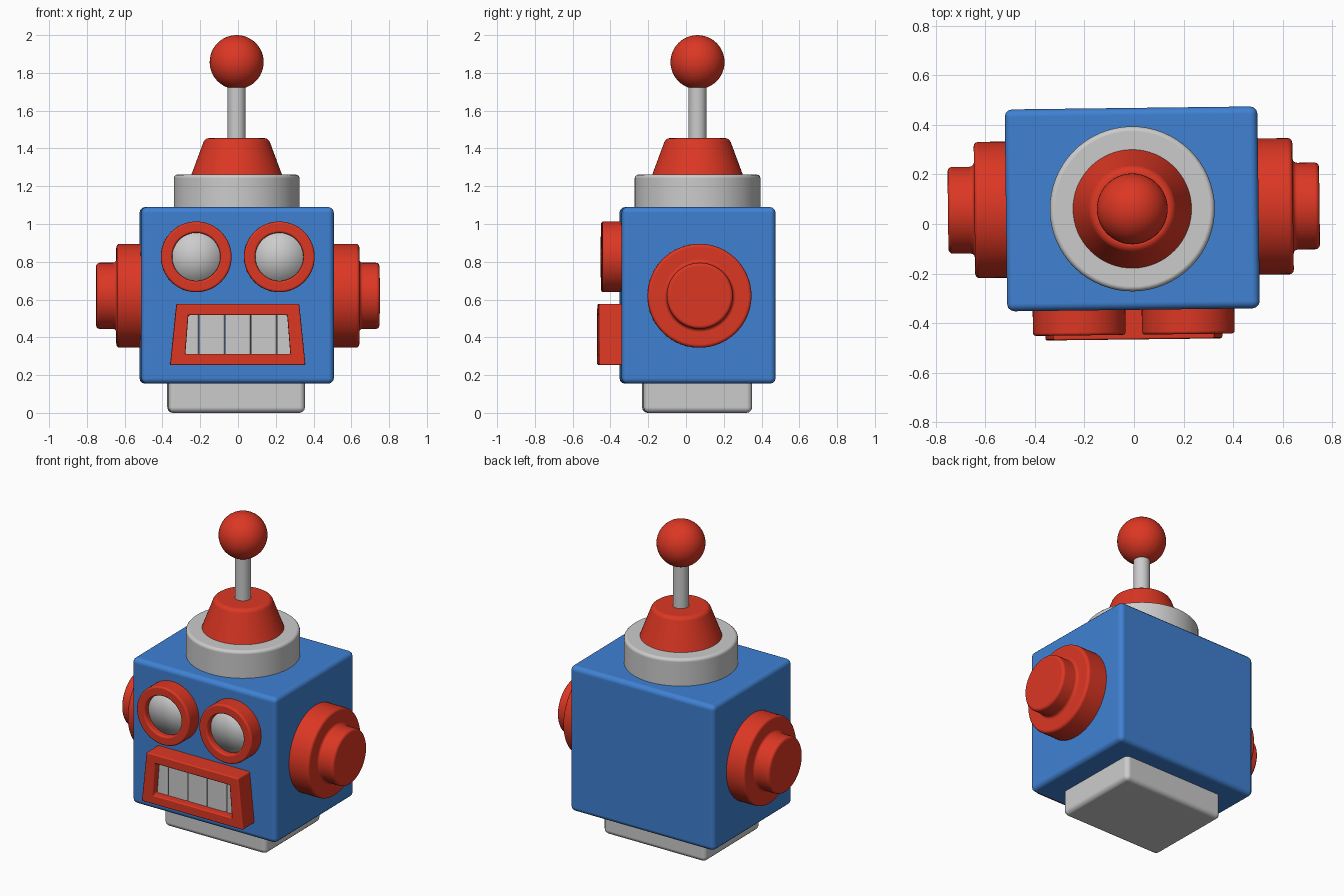
import bpy, bmesh
from math import radians
from mathutils import Matrix, Vector

if "Cube" in bpy.data.objects:
    bpy.data.objects.remove(bpy.data.objects["Cube"])

# The whole toy is turned very slightly and sits a little behind the origin
ROOT = Matrix.Translation((-0.007, 0.061, 0)) @ Matrix.Rotation(radians(0.7), 4, 'Z')


def paint(name, color):
    m = bpy.data.materials.new(name)
    m.diffuse_color = (*color, 1)
    m.use_nodes = True
    m.node_tree.nodes["Principled BSDF"].inputs["Base Color"].default_value = m.diffuse_color
    return m


RED = paint("red_paint", (0.72, 0.038, 0.017))
BLUE = paint("blue_paint", (0.05, 0.22, 0.65))


def finish(name, bm, local, mat=None, bevel=0.0):
    bmesh.ops.recalc_face_normals(bm, faces=bm.faces[:])
    for f in bm.faces:
        f.smooth = True
    me = bpy.data.meshes.new(name)
    bm.to_mesh(me)
    bm.free()
    ob = bpy.data.objects.new(name, me)
    bpy.context.collection.objects.link(ob)
    ob.matrix_world = ROOT @ local
    if mat:
        me.materials.append(mat)
    if bevel:
        b = ob.modifiers.new("rounded_edges", 'BEVEL')
        b.width, b.segments = bevel, 3
        b.limit_method, b.angle_limit = 'ANGLE', radians(35)
        b.harden_normals = True
    return ob


def box(name, center, size, bevel, mat=None):
    bm = bmesh.new()
    bmesh.ops.create_cube(bm, size=1)
    bmesh.ops.scale(bm, vec=size, verts=bm.verts[:])
    return finish(name, bm, Matrix.Translation(center), mat, bevel)


def lathe(name, profile, local, mat=None, bevel=0.0, steps=64):
    """Spin (radius, height) points around local z."""
    bm = bmesh.new()
    vs = [bm.verts.new((r, 0, h)) for r, h in profile]
    edges = [bm.edges.new(p) for p in zip(vs, vs[1:])]
    if profile[0][0] > 0:
        edges.append(bm.edges.new((vs[-1], vs[0])))
    bmesh.ops.spin(bm, geom=vs + edges, axis=(0, 0, 1), cent=(0, 0, 0),
                   angle=radians(360), steps=steps)
    bmesh.ops.remove_doubles(bm, verts=bm.verts[:], dist=1e-4)
    return finish(name, bm, local, mat, bevel)


# Head and neck
box("head", (0, 0, 0.622), (1.02, 0.815, 0.935), 0.03, BLUE)
box("neck", (-0.003, -0.002, 0.1), (0.723, 0.575, 0.2), 0.03)

# Crown: collar, cone, rod and ball
up = Matrix.Identity(4)
lathe("collar", [(0, 1.05), (0.333, 1.05), (0.333, 1.262), (0, 1.262)], up, None, 0.02)
lathe("cone", [(0, 1.22), (0.255, 1.22), (0.168, 1.455), (0, 1.455)], up, RED, 0.022)
lathe("antenna_rod", [(0, 1.43), (0.048, 1.43), (0.048, 1.76), (0, 1.76)], up, None, 0.004, 32)
bm = bmesh.new()
bmesh.ops.create_uvsphere(bm, u_segments=48, v_segments=24, radius=0.143)
finish("antenna_ball", bm, Matrix.Translation((0, 0, 1.857)), RED)

# Ears and eyes on both sides
FRONT = Matrix.Rotation(radians(90), 4, 'X')
for s, side in ((-1, "left"), (1, "right")):
    ear_at = Matrix.Translation((0.006, 0.003, 0.62)) @ Matrix.Rotation(radians(90 * s), 4, 'Y')
    lathe(side + "_ear", [(0, 0.48), (0.275, 0.48), (0.275, 0.643), (0.175, 0.643),
                          (0.175, 0.75), (0, 0.75)], ear_at, RED, 0.018)
    eye_at = Matrix.Translation((0.22 * s, 0, 0.826)) @ FRONT
    lathe(side + "_eye_ring", [(0.187, 0.38), (0.187, 0.508), (0.127, 0.508),
                               (0.127, 0.38)], eye_at, RED, 0.012)
    lathe(side + "_eye_lens", [(0, 0.39), (0.135, 0.39), (0.135, 0.47), (0, 0.47)], eye_at)

# Mouth frame: two tapered outlines joined and given depth
outer = [(-0.358, 0.253), (0.358, 0.253), (0.325, 0.576), (-0.325, 0.576)]
inner = [(-0.278, 0.312), (0.278, 0.312), (0.262, 0.517), (-0.262, 0.517)]
bm = bmesh.new()
o, i = ([bm.verts.new((x, -0.527, z)) for x, z in ring] for ring in (outer, inner))
faces = [bm.faces.new((o[k], o[(k + 1) % 4], i[(k + 1) % 4], i[k])) for k in range(4)]
ext = bmesh.ops.extrude_face_region(bm, geom=faces, use_keep_orig=True)
bmesh.ops.translate(bm, vec=Vector((0, 0.145, 0)),
                    verts=[v for v in ext["geom"] if isinstance(v, bmesh.types.BMVert)])
finish("mouth_frame", bm, Matrix.Identity(4), RED, 0.008)

# Teeth, the outer two narrower where the frame covers them
for k in range(-2, 3):
    x, w = (0.137 * k, 0.136) if abs(k) < 2 else (0.1285 * k, 0.1)
    box(f"tooth_{k + 3}", (x, -0.43, 0.415), (w, 0.1, 0.235), 0.012)
